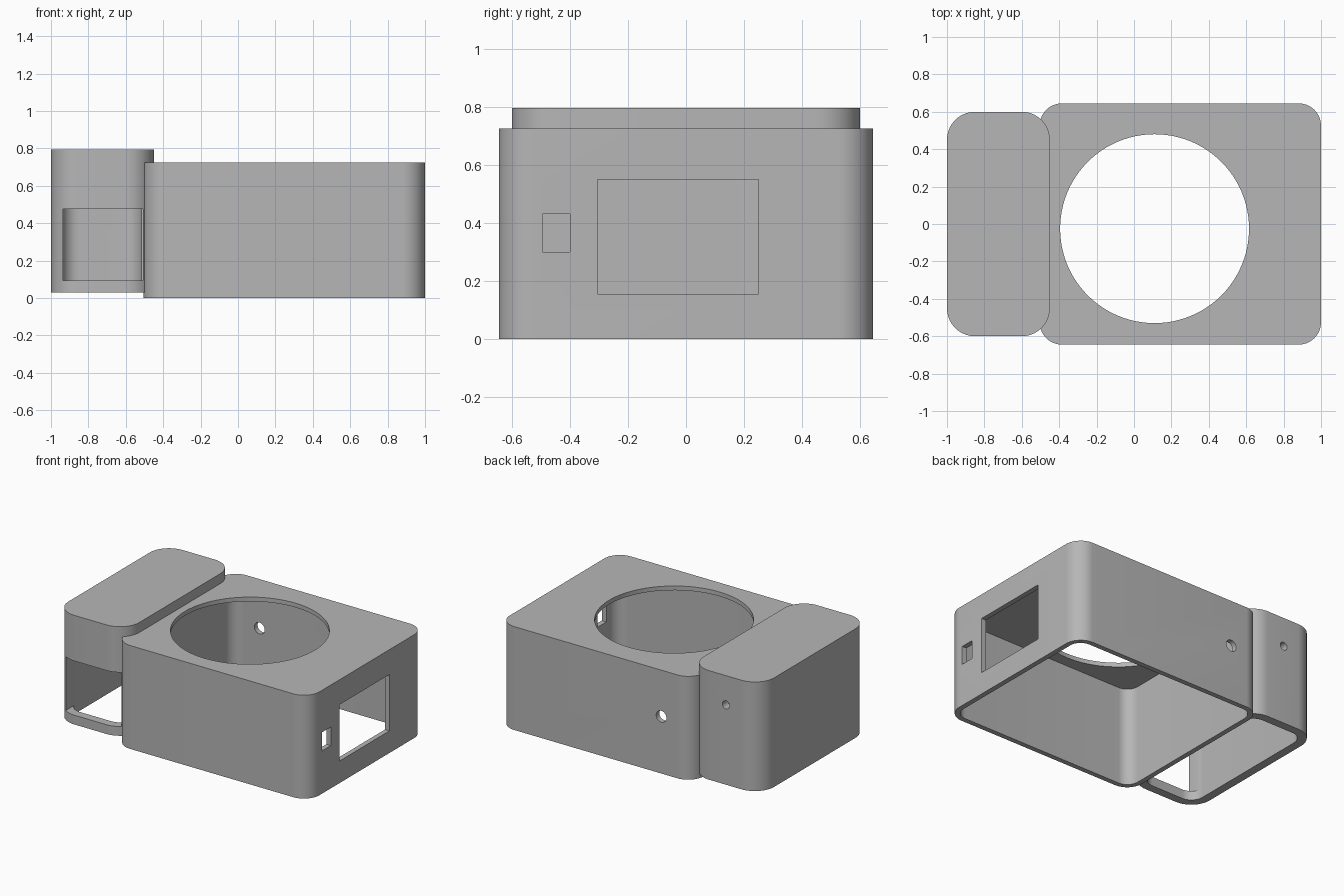
import bpy, bmesh, math
from mathutils import Matrix

cube = bpy.data.objects.get("Cube")
if cube:
    bpy.data.objects.remove(cube, do_unlink=True)

grey = bpy.data.materials.new("plain grey")
grey.use_nodes = True
colour = (0.47, 0.47, 0.47, 1)
grey.diffuse_color = colour
grey.node_tree.nodes["Principled BSDF"].inputs["Base Color"].default_value = colour


def new_object(name, bm):
    bmesh.ops.recalc_face_normals(bm, faces=bm.faces)
    mesh = bpy.data.meshes.new(name)
    bm.to_mesh(mesh)
    bm.free()
    mesh.materials.append(grey)
    obj = bpy.data.objects.new(name, mesh)
    bpy.context.collection.objects.link(obj)
    return obj


def block(name, x, y, z, radius=0):
    """Upright box between the given limits, with rounded vertical corners."""
    bm = bmesh.new()
    points = []
    steps = 14 if radius else 0
    corners = [(x[1], y[1]), (x[0], y[1]), (x[0], y[0]), (x[1], y[0])]
    signs = [(-1, -1), (1, -1), (1, 1), (-1, 1)]
    for i, ((cx, cy), (sx, sy)) in enumerate(zip(corners, signs)):
        for s in range(steps + 1):
            a = math.pi / 2 * (i + s / max(steps, 1))
            points.append(bm.verts.new((cx + radius * (sx + math.cos(a)),
                                        cy + radius * (sy + math.sin(a)), z[0])))
    face = bm.faces.new(points)
    top = bmesh.ops.extrude_face_region(bm, geom=[face])["geom"]
    bmesh.ops.translate(bm, vec=(0, 0, z[1] - z[0]),
                        verts=[v for v in top if isinstance(v, bmesh.types.BMVert)])
    return new_object(name, bm)


def drill(name, centre, radius, length, sides, along_y=False):
    bm = bmesh.new()
    turn = Matrix.Rotation(math.pi / 2 if along_y else 0, 4, 'X')
    bmesh.ops.create_cone(bm, cap_ends=True, segments=sides, radius1=radius,
                          radius2=radius, depth=length,
                          matrix=Matrix.Translation(centre) @ turn)
    return new_object(name, bm)


def combine(target, tool, operation='DIFFERENCE'):
    """Apply a boolean and discard the tool."""
    tool.hide_render = True
    mod = target.modifiers.new("boolean", 'BOOLEAN')
    mod.object, mod.operation, mod.solver = tool, operation, 'EXACT'
    bpy.context.view_layer.update()
    result = target.evaluated_get(bpy.context.evaluated_depsgraph_get())
    mesh = bpy.data.meshes.new_from_object(result)
    target.modifiers.clear()
    target.data = mesh
    bpy.data.objects.remove(tool, do_unlink=True)


# Main case joined to the taller side housing
case = block("case_shell", (-0.505, 1), (-0.645, 0.645), (0, 0.725), 0.12)
combine(case, block("side_housing", (-1, -0.45), (-0.6, 0.6), (0.03, 0.795), 0.15), 'UNION')

# Hollows, open at the bottom
combine(case, block("case_hollow", (-0.47, 0.965), (-0.61, 0.61), (-0.1, 0.695), 0.085))
combine(case, block("housing_hollow", (-0.94, -0.515), (-0.54, 0.54), (-0.1, 0.735), 0.09))

# Large round opening in the top
combine(case, drill("top_opening", (0.11, -0.025, 0.75), 0.505, 0.3, 96))

# Front window of the housing, and the two ports in the left wall
combine(case, block("front_window", (-0.935, -0.507), (-0.8, -0.4), (0.095, 0.475)))
combine(case, block("large_port", (0.9, 1.1), (-0.305, 0.25), (0.155, 0.55)))
combine(case, block("small_port", (0.9, 1.1), (-0.495, -0.4), (0.3, 0.43)))

# Round cable holes in the back walls
combine(case, drill("case_cable_hole", (-0.26, 0.63, 0.4), 0.04, 0.2, 32, True))
combine(case, drill("housing_cable_hole", (-0.73, 0.58, 0.59), 0.028, 0.2, 32, True))

bpy.ops.object.select_all(action='DESELECT')
case.select_set(True)
bpy.context.view_layer.objects.active = case
bpy.ops.object.shade_smooth_by_angle(angle=math.radians(30))
